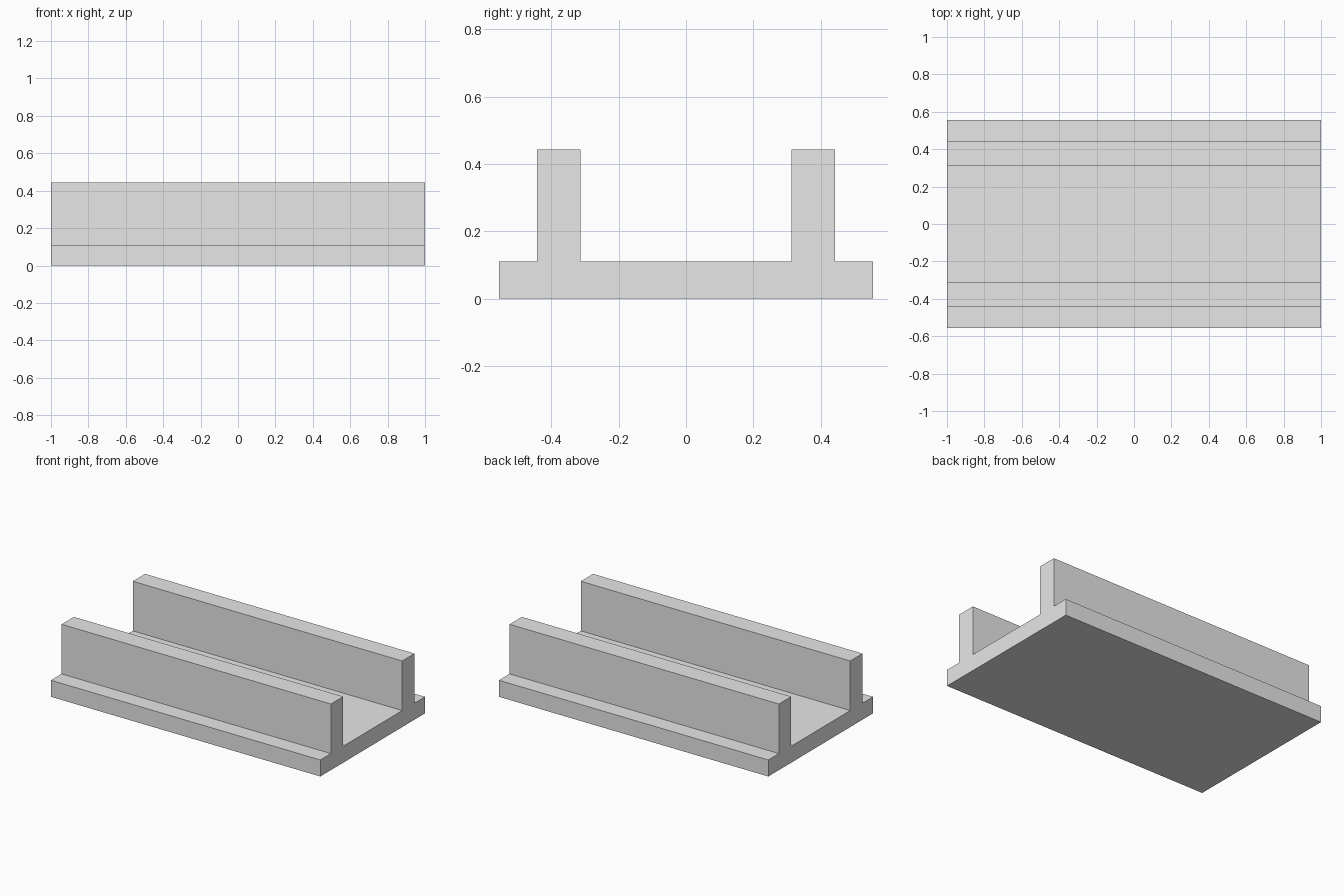
import bpy
import bmesh
from mathutils import Vector

cube = bpy.data.objects.get("Cube")
if cube:
    bpy.data.objects.remove(cube, do_unlink=True)

# Plain grey material
GREY = (0.8, 0.8, 0.8, 1.0)
grey = bpy.data.materials.new("light_grey")
grey.use_nodes = True
grey.diffuse_color = GREY
grey.node_tree.nodes["Principled BSDF"].inputs["Base Color"].default_value = GREY

# Overall sizes of the channel
LENGTH = 2.0
BASE_HALF, BASE_TOP = 0.555, 0.111
WALL_IN, WALL_OUT, WALL_TOP = 0.313, 0.443, 0.444

# Cross-section: half of it as (y, z), then mirrored to the other side
half = [(BASE_HALF, 0), (BASE_HALF, BASE_TOP), (WALL_OUT, BASE_TOP),
        (WALL_OUT, WALL_TOP), (WALL_IN, WALL_TOP), (WALL_IN, BASE_TOP)]
profile = half + [(-y, z) for y, z in reversed(half)]

# Extrude the cross-section along x
bm = bmesh.new()
end = bm.faces.new([bm.verts.new((-LENGTH / 2, y, z)) for y, z in profile])
extruded = bmesh.ops.extrude_face_region(bm, geom=[end], use_keep_orig=True)
moved = [v for v in extruded["geom"] if isinstance(v, bmesh.types.BMVert)]
bmesh.ops.translate(bm, verts=moved, vec=Vector((LENGTH, 0, 0)))
bmesh.ops.recalc_face_normals(bm, faces=bm.faces)

mesh = bpy.data.meshes.new("twin_wall_channel")
bm.to_mesh(mesh)
bm.free()
mesh.materials.append(grey)
channel = bpy.data.objects.new("twin_wall_channel", mesh)
bpy.context.collection.objects.link(channel)
